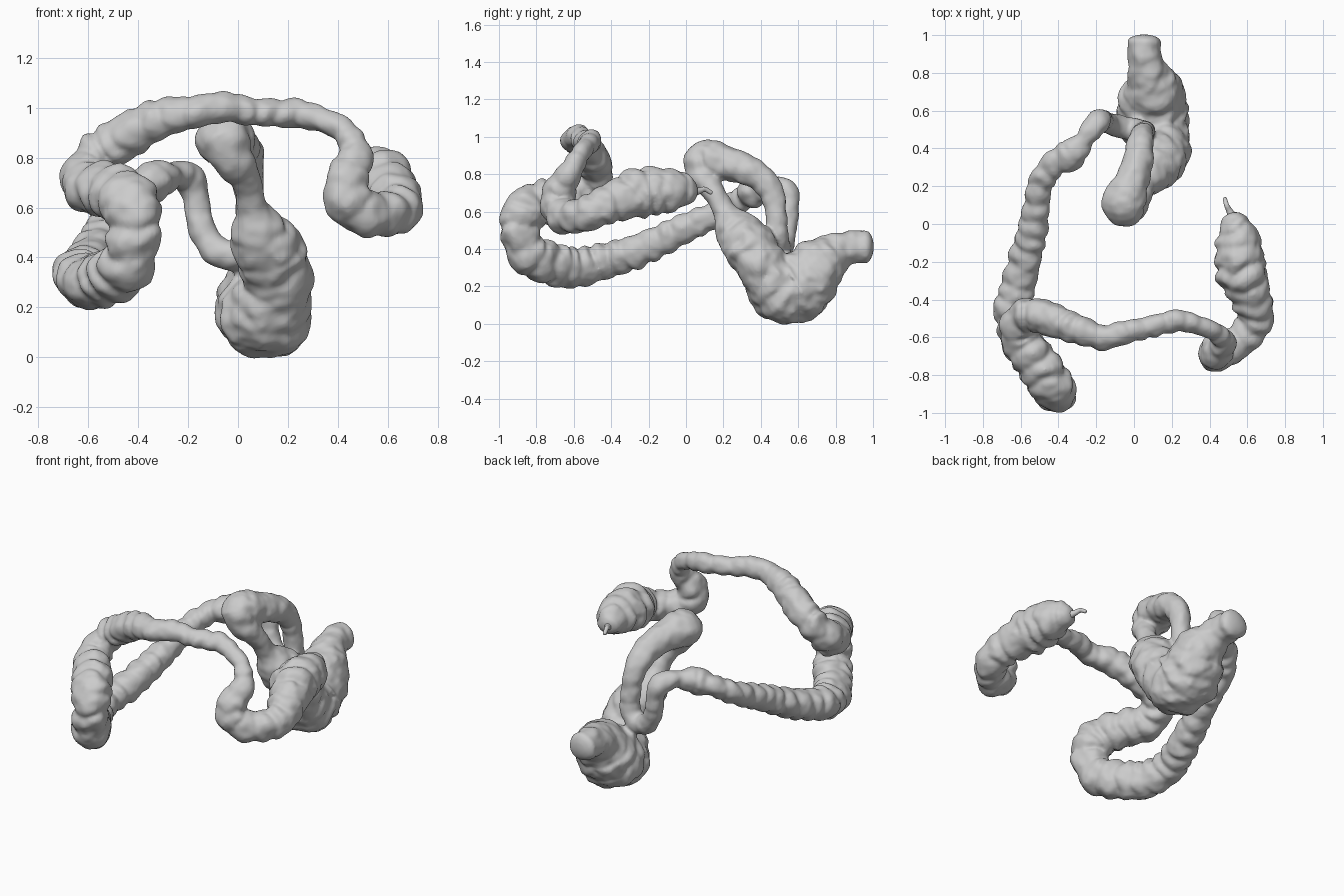
import bpy, bmesh, math
from mathutils import Vector, noise

if "Cube" in bpy.data.objects:
    bpy.data.objects.remove(bpy.data.objects["Cube"])


def sample(points, step=0.01):
    """Catmull-Rom through (x, y, z, radius) control points, evenly stepped."""
    p = [Vector(q) for q in points]
    p = [2 * p[0] - p[1]] + p + [2 * p[-1] - p[-2]]
    out = []
    for a, b, c, d in zip(p, p[1:], p[2:], p[3:]):
        n = max(2, round((c - b).length / step))
        for i in range(n):
            t = i / n
            out.append(0.5 * (2 * b + (c - a) * t + (2 * a - 5 * b + 4 * c - d) * t * t
                              + (3 * b - a - 3 * c + d) * t ** 3))
    out.append(p[-2])
    return out


def tube(name, points, bulge, pitch=0.095, sides=32, voxel=0.01, cap=0.5):
    """Sweep a pouched tube; bulge(fraction) gives the pouch depth."""
    path = sample(points)
    pos = [q.to_3d() for q in path]
    rad = [q.w for q in path]
    # rounded end caps
    t0 = (pos[0] - pos[1]).normalized()
    t1 = (pos[-1] - pos[-2]).normalized()
    ang = [math.radians(k) for k in (20, 40, 60, 80)]
    head = [(pos[0] + t0 * rad[0] * cap * math.sin(a), rad[0] * math.cos(a)) for a in reversed(ang)]
    tail = [(pos[-1] + t1 * rad[-1] * cap * math.sin(a), rad[-1] * math.cos(a)) for a in ang]
    rings = head + list(zip(pos, rad)) + tail

    bm = bmesh.new()
    loops, s = [], 0.0
    normal = Vector((0.3, 0.2, 1))
    for i, (c, r) in enumerate(rings):
        prev, nxt = rings[max(i - 1, 0)][0], rings[min(i + 1, len(rings) - 1)][0]
        tan = (nxt - prev).normalized()
        normal = (normal - tan * normal.dot(tan)).normalized()
        side = tan.cross(normal)
        s += (c - prev).length
        amp = bulge(i / len(rings))
        loop = []
        for k in range(sides):
            a = 2 * math.pi * k / sides
            d = normal * math.cos(a) + side * math.sin(a)
            q = c + d * r
            # irregular pouches between three lengthwise bands
            band = abs(math.cos(1.5 * a))
            pouch = abs(math.sin(math.pi * s / pitch + 1.6 * noise.noise(q * 7)))
            depth = amp * (0.8 + 0.8 * noise.noise(q * 5 + Vector((9, 4, 2))))
            f = 1 + depth * (pouch - 0.62) * (0.5 + 0.7 * band) + amp * 0.35 * (band - 0.6)
            f += 0.09 * noise.noise(q * 14) + 0.06 * noise.noise(q * 26)
            loop.append(bm.verts.new(c + d * r * f))
        loops.append(loop)
    for a, b in zip(loops, loops[1:]):
        for k in range(sides):
            j = (k + 1) % sides
            bm.faces.new((a[k], a[j], b[j], b[k]))
    bm.faces.new(loops[0][::-1])
    bm.faces.new(loops[-1])
    bmesh.ops.recalc_face_normals(bm, faces=bm.faces)
    me = bpy.data.meshes.new(name)
    bm.to_mesh(me)
    bm.free()
    ob = bpy.data.objects.new(name, me)
    bpy.context.collection.objects.link(ob)
    # fuse tight bends into one skin, then relax it
    m = ob.modifiers.new("fuse", 'REMESH')
    m.mode, m.voxel_size, m.use_smooth_shade = 'VOXEL', voxel, True
    m = ob.modifiers.new("relax", 'SMOOTH')
    m.factor, m.iterations = 0.5, 3
    return ob


# blind pouch, rising limb and first bend
rising = [
    (.52, .03, .71, .06), (.55, -.06, .715, .108), (.57, -.24, .70, .132), (.62, -.38, .655, .108),
    (.645, -.5, .6, .095), (.57, -.61, .575, .09), (.46, -.675, .6, .095), (.435, -.68, .7, .09),
    (.47, -.62, .81, .065), (.43, -.57, .9, .05)]
# crossing limb
crossing = [
    (.35, -.54, .945, .05), (.24, -.51, .975, .057), (.1, -.54, .98, .055), (-.06, -.575, 1.0, .062),
    (-.16, -.6, .985, .065), (-.32, -.55, .95, .08), (-.48, -.49, .865, .09)]
# second bend and falling limb
falling = [
    (-.59, -.49, .78, .088), (-.61, -.59, .69, .1), (-.52, -.72, .665, .11), (-.43, -.86, .61, .115),
    (-.415, -.89, .5, .102), (-.44, -.85, .38, .11), (-.52, -.73, .325, .11), (-.6, -.6, .3, .105),
    (-.64, -.45, .335, .095), (-.595, -.26, .39, .088), (-.54, -.05, .49, .08), (-.515, .1, .56, .07),
    (-.49, .22, .62, .068), (-.42, .32, .68, .065), (-.33, .37, .71, .08), (-.26, .45, .73, .052),
    (-.2, .53, .72, .062)]
# looping limb
looping = [
    (-.17, .55, .64, .055), (-.15, .54, .53, .055), (-.09, .52, .43, .06), (.0, .5, .41, .06),
    (.05, .49, .48, .058), (.05, .48, .6, .058), (.04, .45, .72, .066), (.025, .36, .805, .078),
    (-.005, .24, .85, .09), (-.05, .125, .87, .115), (-.045, .085, .845, .1), (-.005, .1, .775, .08),
    (.035, .15, .7, .06), (.055, .2, .61, .062), (.085, .27, .5, .12)]
# final wide chamber and outlet
outlet = [
    (.13, .34, .41, .14), (.16, .41, .3, .135), (.12, .5, .19, .175), (.1, .58, .185, .184),
    (.1, .65, .24, .178), (.1, .72, .32, .15), (.07, .82, .39, .1), (.055, .9, .41, .088),
    (.055, .96, .41, .088)]

tube("large_intestine", rising + crossing + falling + looping + outlet,
     lambda f: 0.2 if f < 0.64 else 0.09)

# thin worm-like tip on the blind pouch
tube("appendix", [(.53, .02, .7, .03), (.505, .07, .71, .018), (.49, .1, .72, .014), (.48, .135, .7, .012)],
     lambda f: 0.02, sides=16, voxel=0.004)
